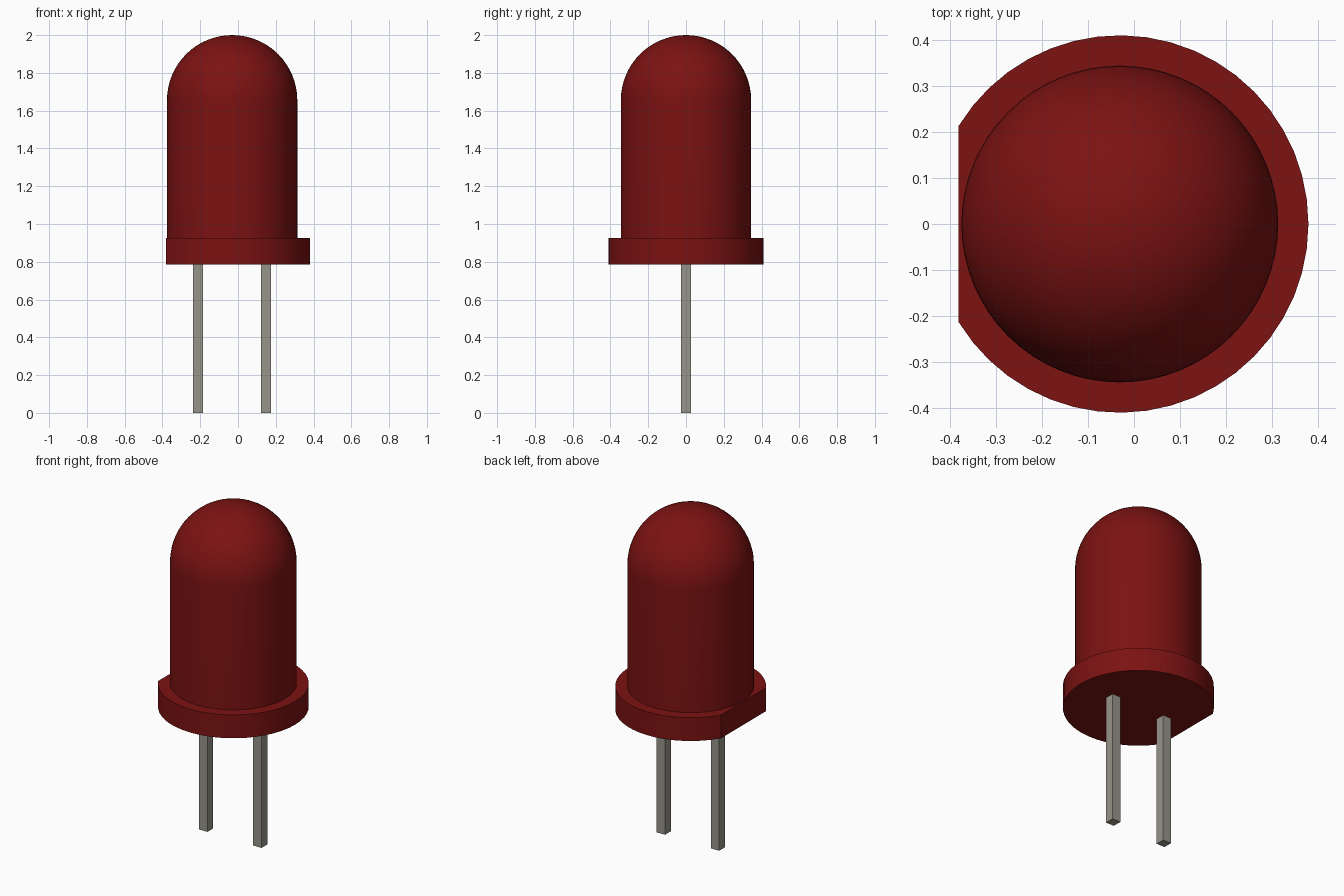
import bpy, bmesh
from math import sin, cos, pi, acos, radians

if "Cube" in bpy.data.objects:
    bpy.data.objects.remove(bpy.data.objects["Cube"])

CX = -0.031                      # axis of the round parts
FLANGE_R, FLAT_X = 0.411, -0.382
BODY_R, DOME_Z = 0.345, 1.655
FLANGE_Z0, FLANGE_Z1 = 0.785, 0.925


def material(name, color):
    m = bpy.data.materials.new(name)
    m.diffuse_color = color
    m.use_nodes = True
    m.node_tree.nodes["Principled BSDF"].inputs["Base Color"].default_value = m.diffuse_color
    return m


def make_object(name, bm, mat, smooth=False):
    bmesh.ops.recalc_face_normals(bm, faces=bm.faces)
    mesh = bpy.data.meshes.new(name)
    bm.to_mesh(mesh)
    bm.free()
    mesh.materials.append(mat)
    obj = bpy.data.objects.new(name, mesh)
    bpy.context.collection.objects.link(obj)
    if smooth:
        bpy.ops.object.select_all(action='DESELECT')
        obj.select_set(True)
        bpy.context.view_layer.objects.active = obj
        bpy.ops.object.shade_smooth_by_angle(angle=radians(30))
    return obj


red = material("red_plastic", (0.2, 0.006, 0.006, 1))
metal = material("lead_metal", (0.31, 0.3, 0.25, 1))

# Lens: straight wall and hemispherical dome, spun from a profile
profile = [(0, FLANGE_Z1), (BODY_R, FLANGE_Z1)]
profile += [(BODY_R * cos(i * pi / 32), DOME_Z + BODY_R * sin(i * pi / 32))
            for i in range(16)] + [(0, DOME_Z + BODY_R)]
bm = bmesh.new()
verts = [bm.verts.new((CX + r, 0, z)) for r, z in profile]
edges = [bm.edges.new(pair) for pair in zip(verts, verts[1:])]
bmesh.ops.spin(bm, geom=verts + edges, cent=(CX, 0, 0), axis=(0, 0, 1),
               angle=2 * pi, steps=64, use_merge=True)
bmesh.ops.remove_doubles(bm, verts=bm.verts, dist=1e-4)
make_object("lens", bm, red, smooth=True)

# Flange: disc with one flat side
limit = acos((FLAT_X - CX) / FLANGE_R)
steps = 40
bm = bmesh.new()
rim = []
for i in range(steps + 1):
    a = -limit + 2 * limit * i / steps
    rim.append(bm.verts.new((CX + FLANGE_R * cos(a), FLANGE_R * sin(a), FLANGE_Z0)))
base = bm.faces.new(rim)
top = bmesh.ops.extrude_face_region(bm, geom=[base], use_keep_orig=True)
bmesh.ops.translate(bm, vec=(0, 0, FLANGE_Z1 - FLANGE_Z0),
                    verts=[v for v in top["geom"] if isinstance(v, bmesh.types.BMVert)])
make_object("flange", bm, red, smooth=True)

# Leads: two square pins
for name, x in (("left_lead", -0.212), ("right_lead", 0.148)):
    bm = bmesh.new()
    bmesh.ops.create_cube(bm, size=1)
    bmesh.ops.scale(bm, vec=(0.055, 0.055, FLANGE_Z0), verts=bm.verts)
    bmesh.ops.translate(bm, vec=(x, 0, FLANGE_Z0 / 2), verts=bm.verts)
    make_object(name, bm, metal)
